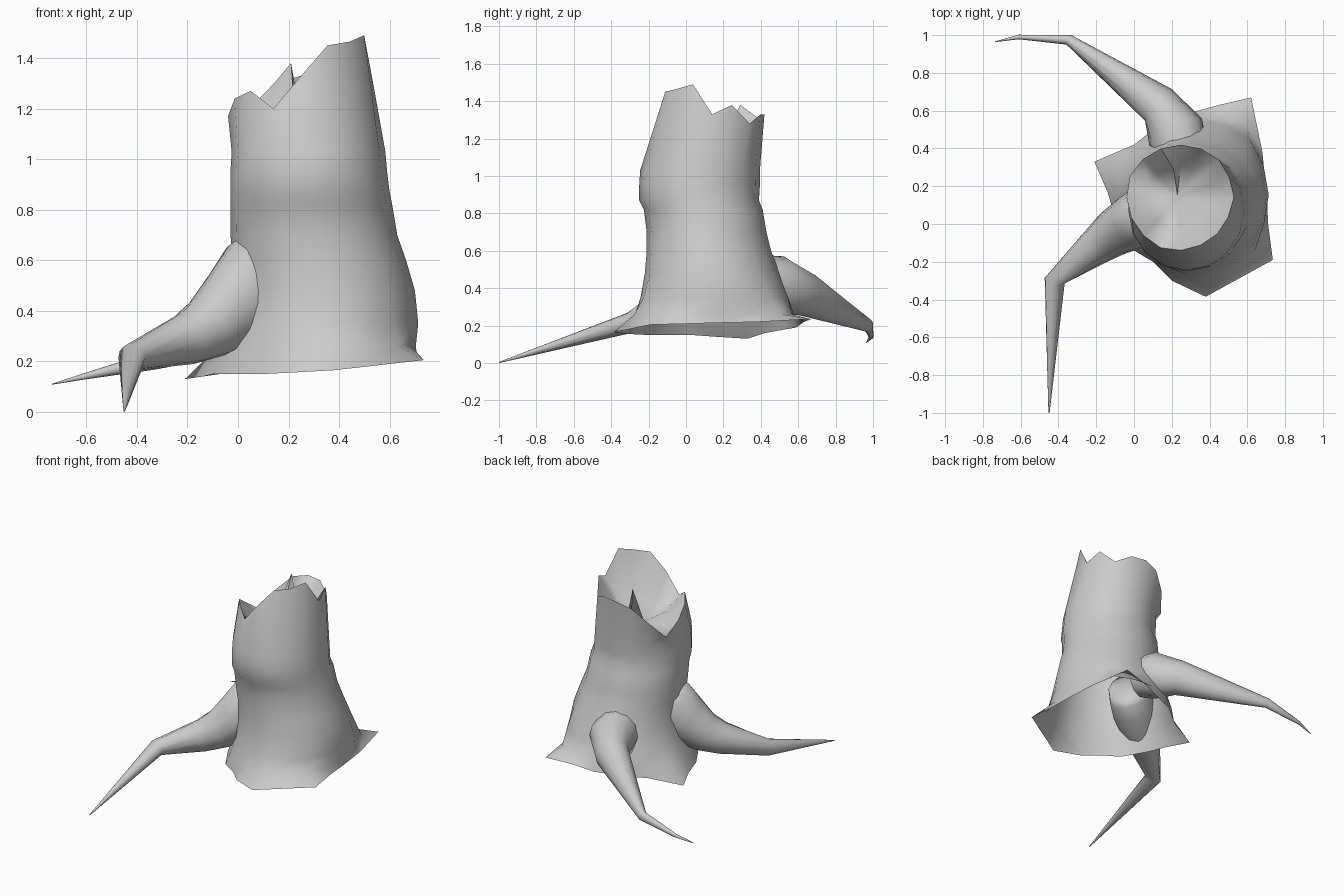
import bpy, bmesh
from math import sin, cos, pi, radians
from mathutils import Vector

if "Cube" in bpy.data.objects:
    bpy.data.objects.remove(bpy.data.objects["Cube"])

N = 16


def loft(name, loops, start=None, end=None, angle=80):
    """Skin a list of equal-length point loops; optional centre points close the ends."""
    bm = bmesh.new()
    rings = [[bm.verts.new(p) for p in loop] for loop in loops]
    n = len(rings[0])
    for a, b in zip(rings, rings[1:]):
        for i in range(n):
            j = (i + 1) % n
            bm.faces.new((a[i], a[j], b[j], b[i]))
    for ring, tip, flip in ((rings[0], start, True), (rings[-1], end, False)):
        if tip is not None:
            c = bm.verts.new(tip)
            for i in range(n):
                tri = (ring[i], ring[(i + 1) % n], c)
                bm.faces.new(tri[::-1] if flip else tri)
    me = bpy.data.meshes.new(name)
    bm.to_mesh(me)
    bm.free()
    ob = bpy.data.objects.new(name, me)
    bpy.context.collection.objects.link(ob)
    bpy.ops.object.select_all(action='DESELECT')
    ob.select_set(True)
    bpy.context.view_layer.objects.active = ob
    bpy.ops.object.shade_smooth_by_angle(angle=radians(angle))
    return ob


def ellipse(x0, x1, y0, y1, z):
    cx, cy, rx, ry = (x0 + x1) / 2, (y0 + y1) / 2, (x1 - x0) / 2, (y1 - y0) / 2
    return [(cx + rx * cos(2 * pi * i / N), cy + ry * sin(2 * pi * i / N), z)
            for i in range(N)]


# Ragged flared skirt at the ground
skirt = [(.70, .17, .215), (.68, .38, .22), (.62, .67, .235), (.45, .63, .22),
         (.30, .59, .19), (.14, .53, .18), (0, .42, .16), (-.21, .33, .13),
         (-.14, .17, .14), (-.10, .03, .15), (0, -.14, .15), (.10, -.20, .15),
         (.20, -.30, .155), (.38, -.385, .165), (.735, -.19, .205), (.71, 0, .21)]

# Trunk outline: x min, x max, y min, y max, z
profile = [(-.05, .705, -.26, .57, .26), (-.03, .715, -.235, .54, .35),
           (-.02, .70, -.22, .50, .48), (-.02, .665, -.21, .455, .60),
           (-.03, .63, -.21, .43, .70), (-.03, .61, -.225, .41, .82),
           (-.03, .60, -.25, .39, .87),
           (-.03, .59, -.25, .395, .95), (-.025, .583, -.245, .395, 1.03)]
rings = [ellipse(*p) for p in profile]
for ring, f in ((rings[0], .3), (rings[1], .12)):    # ease the skirt into the trunk
    for i, (a, b) in enumerate(zip(list(ring), skirt)):
        ring[i] = (a[0] + (b[0] - a[0]) * f, a[1] + (b[1] - a[1]) * f, a[2])

# Broken rim heights, counter-clockwise from +x
heights = [1.33, 1.38, 1.28, 1.33, 1.33, 1.30, 1.20, 1.09,
           1.17, 1.24, 1.27, 1.20, 1.33, 1.45, 1.465, 1.49]
rim = []
for (x, y, _), h in zip(ellipse(-.03, .53, -.14, .42, 0), heights):
    k = 1 + (1.32 - h) * .22          # trunk narrows toward the peaks
    rim.append((.25 + (x - .25) * k, .14 + (y - .14) * k, h))

# Hollow bowl inside the break, with one splinter leaning inward
bowl = [(.24 + (x - .24) * .6, .14 + (y - .14) * .6, 1.08 + (z - 1.1) * .4)
        for x, y, z in rim]
bowl[5] = (.21, .29, 1.38)
loft("stump_trunk", [skirt] + rings + [rim, bowl], end=(.23, .15, 1.09))


def root(name, path, sides=12):
    """Tapered root along a path of (x, y, z, half width, half height)."""
    pts = [Vector(p[:3]) for p in path]
    loops = []
    for i, p in enumerate(path):
        a, b = pts[max(i - 1, 0)], pts[min(i + 1, len(pts) - 1)]
        t = (b - a).normalized()
        side = t.cross(Vector((0, 0, 1))).normalized()
        up = side.cross(t)
        loops.append([pts[i] + side * (p[3] * cos(2 * pi * k / sides))
                      + up * (p[4] * sin(2 * pi * k / sides)) for k in range(sides)])
    return loft(name, loops, start=pts[0], end=pts[-1])


# Roots, starting inside the hollow trunk
root("front_root", [(.13, .10, .54, .14, .17), (.08, .065, .51, .15, .20),
                    (0, .01, .43, .15, .165),
                    (-.11, -.05, .335, .125, .13), (-.20, -.12, .29, .10, .105),
                    (-.42, -.30, .215, .055, .055), (-.45, -1.0, .003, .003, .003)])
root("back_root", [(.25, .38, .44, .14, .14), (.22, .49, .42, .155, .155),
                   (.13, .63, .37, .11, .12), (-.345, .975, .2, .028, .035),
                   (-.61, .99, .14, .012, .012), (-.735, .965, .11, .002, .002)])
